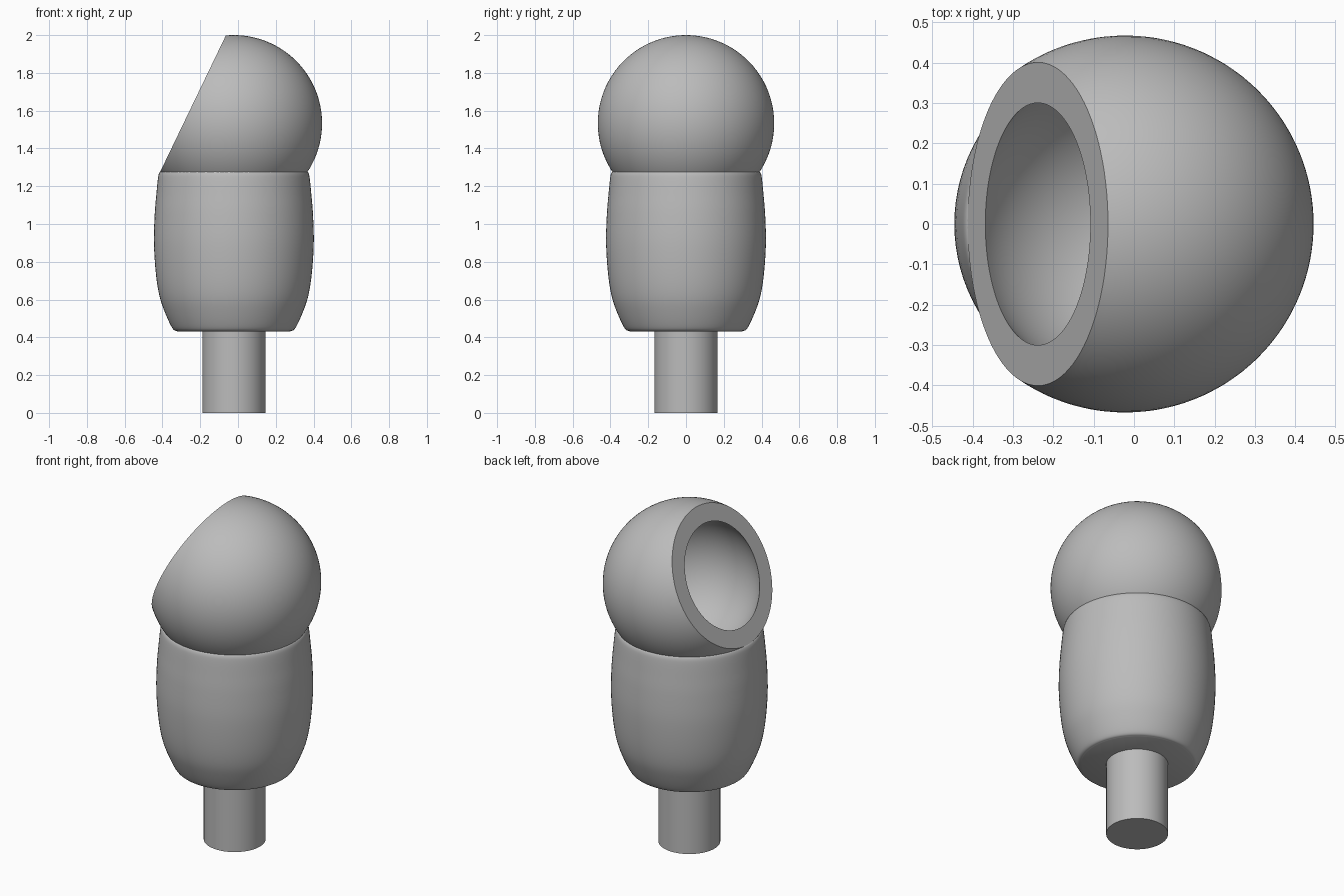
import bpy, bmesh, math
from mathutils import Vector

cube = bpy.data.objects.get("Cube")
if cube:
    bpy.data.objects.remove(cube, do_unlink=True)

AXIS_X = -0.022
HEAD_Z, HEAD_R = 1.533, 0.467
CUT = 0.24            # distance from head centre to the cut face
HOLE_R = 0.30         # radius of the opening

grey = bpy.data.materials.new("plain_grey")
grey.use_nodes = True
colour = (0.5, 0.5, 0.5, 1)
grey.diffuse_color = colour
grey.node_tree.nodes["Principled BSDF"].inputs["Base Color"].default_value = colour


def smooth_curve(pts, steps=6):
    """Catmull-Rom curve through the given radius/height points."""
    p = [Vector(q) for q in pts]
    p = [2 * p[0] - p[1]] + p + [2 * p[-1] - p[-2]]
    out = []
    for a, b, c, d in zip(p, p[1:], p[2:], p[3:]):
        for i in range(steps):
            t = i / steps
            out.append(0.5 * (2 * b + (c - a) * t + (2 * a - 5 * b + 4 * c - d) * t**2
                              + (3 * b - a - 3 * c + d) * t**3))
    return out + [p[-2]]


def arc(radius, start, end, steps=48):
    """Radius/height points on a circle, angles measured from the pole."""
    angles = [start + (end - start) * i / steps for i in range(steps + 1)]
    return [(radius * math.sin(a), radius * math.cos(a)) for a in angles]


def lathe(name, profile, location, segments=96):
    bm = bmesh.new()
    verts = [bm.verts.new((r, 0, z)) for r, z in profile]
    edges = [bm.edges.new(pair) for pair in zip(verts, verts[1:])]
    bmesh.ops.spin(bm, geom=verts + edges, cent=(0, 0, 0), axis=(0, 0, 1),
                   angle=math.tau, steps=segments, use_duplicate=False)
    bmesh.ops.remove_doubles(bm, verts=bm.verts, dist=0.0002)
    bmesh.ops.recalc_face_normals(bm, faces=bm.faces)
    mesh = bpy.data.meshes.new(name)
    bm.to_mesh(mesh)
    bm.free()
    mesh.materials.append(grey)
    obj = bpy.data.objects.new(name, mesh)
    bpy.context.collection.objects.link(obj)
    obj.location = location
    bpy.ops.object.select_all(action='DESELECT')
    obj.select_set(True)
    bpy.context.view_layer.objects.active = obj
    bpy.ops.object.shade_smooth_by_angle(angle=math.radians(35))
    return obj


# Stem
lathe("stem", [(0, 0), (0.167, 0), (0.167, 0.45), (0, 0.45)], (AXIS_X, 0, 0))

# Rounded body, open at the top where the head sits in it
side = smooth_curve([(0.30, 0.432), (0.325, 0.448), (0.364, 0.53), (0.394, 0.62),
                     (0.413, 0.74), (0.423, 0.90), (0.419, 1.05), (0.41, 1.16),
                     (0.402, 1.24), (0.396, 1.268), (0.387, 1.28)])
lathe("body", [(0, 0.432)] + [tuple(q) for q in side], (AXIS_X, 0, 0))

# Hollow spherical head with a tilted flat rim
inner_r = math.hypot(HOLE_R, CUT)
outer = arc(HEAD_R, math.pi, math.acos(CUT / HEAD_R))
inner = arc(inner_r, math.acos(CUT / inner_r), math.pi)
head = lathe("hollow_head", outer + inner, (AXIS_X, 0, HEAD_Z))
head.rotation_mode = 'QUATERNION'
head.rotation_quaternion = Vector((-0.901, 0, 0.434)).to_track_quat('Z', 'Y')
